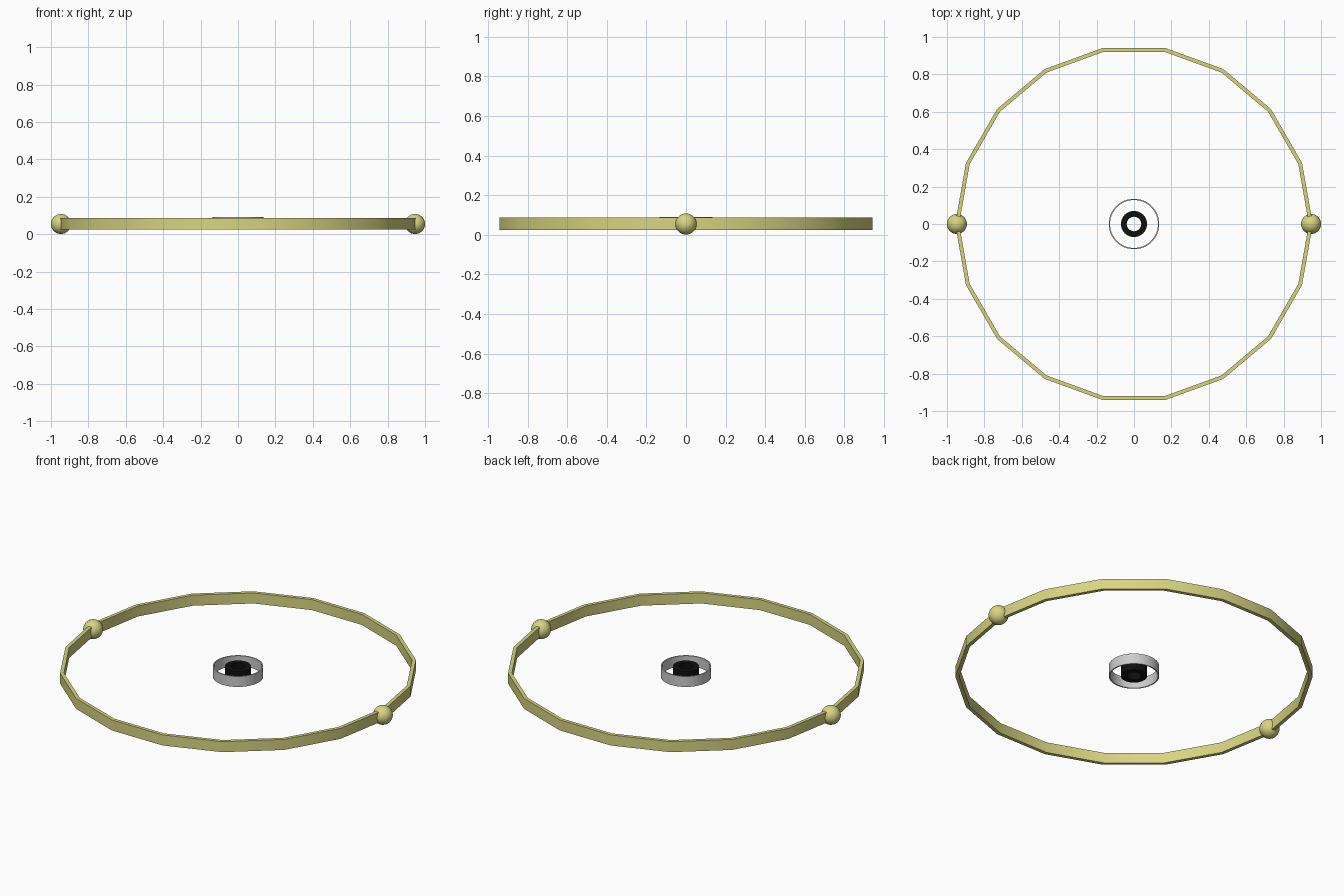
import bpy, bmesh, math

if "Cube" in bpy.data.objects:
    bpy.data.objects.remove(bpy.data.objects["Cube"])


def material(name, rgb):
    m = bpy.data.materials.new(name)
    m.diffuse_color = (*rgb, 1)
    m.use_nodes = True
    m.node_tree.nodes["Principled BSDF"].inputs["Base Color"].default_value = m.diffuse_color
    return m


def finish(bm, name, mat):
    bmesh.ops.recalc_face_normals(bm, faces=bm.faces)
    me = bpy.data.meshes.new(name)
    bm.to_mesh(me)
    bm.free()
    ob = bpy.data.objects.new(name, me)
    bpy.context.collection.objects.link(ob)
    me.materials.append(mat)
    bpy.ops.object.select_all(action='DESELECT')
    ob.select_set(True)
    bpy.context.view_layer.objects.active = ob
    bpy.ops.object.shade_smooth_by_angle(angle=math.radians(35))
    return ob


def tube(name, r_out, r_in, z0, z1, sides, mat):
    """Flat-ended ring with a rectangular cross-section."""
    bm = bmesh.new()
    profile = [(r_out, z0), (r_out, z1), (r_in, z1), (r_in, z0)]
    loops = []
    for i in range(sides):
        a = 2 * math.pi * i / sides
        loops.append([bm.verts.new((r * math.cos(a), r * math.sin(a), z))
                      for r, z in profile])
    for i in range(sides):
        p, q = loops[i], loops[(i + 1) % sides]
        for k in range(4):
            n = (k + 1) % 4
            bm.faces.new((p[k], q[k], q[n], p[n]))
    return finish(bm, name, mat)


olive = material("pale_olive_yellow", (0.69, 0.66, 0.23))
grey = material("light_grey", (0.60, 0.60, 0.60))
black = material("black", (0.005, 0.005, 0.005))

# Large 18-sided hoop
tube("outer_hoop", 0.956, 0.935, 0.025, 0.087, 18, olive)

# Beads at the two ends of the hoop
for side, sx in (("left", -1), ("right", 1)):
    bm = bmesh.new()
    bmesh.ops.create_uvsphere(bm, u_segments=32, v_segments=16, radius=0.0535)
    bmesh.ops.translate(bm, verts=bm.verts, vec=(sx * 0.9465, 0, 0.0545))
    finish(bm, side + "_bead", olive)

# Thin band and short tube in the middle
tube("centre_band", 0.135, 0.128, 0.029, 0.091, 48, grey)
tube("centre_tube", 0.070, 0.039, 0.029, 0.090, 24, black)
